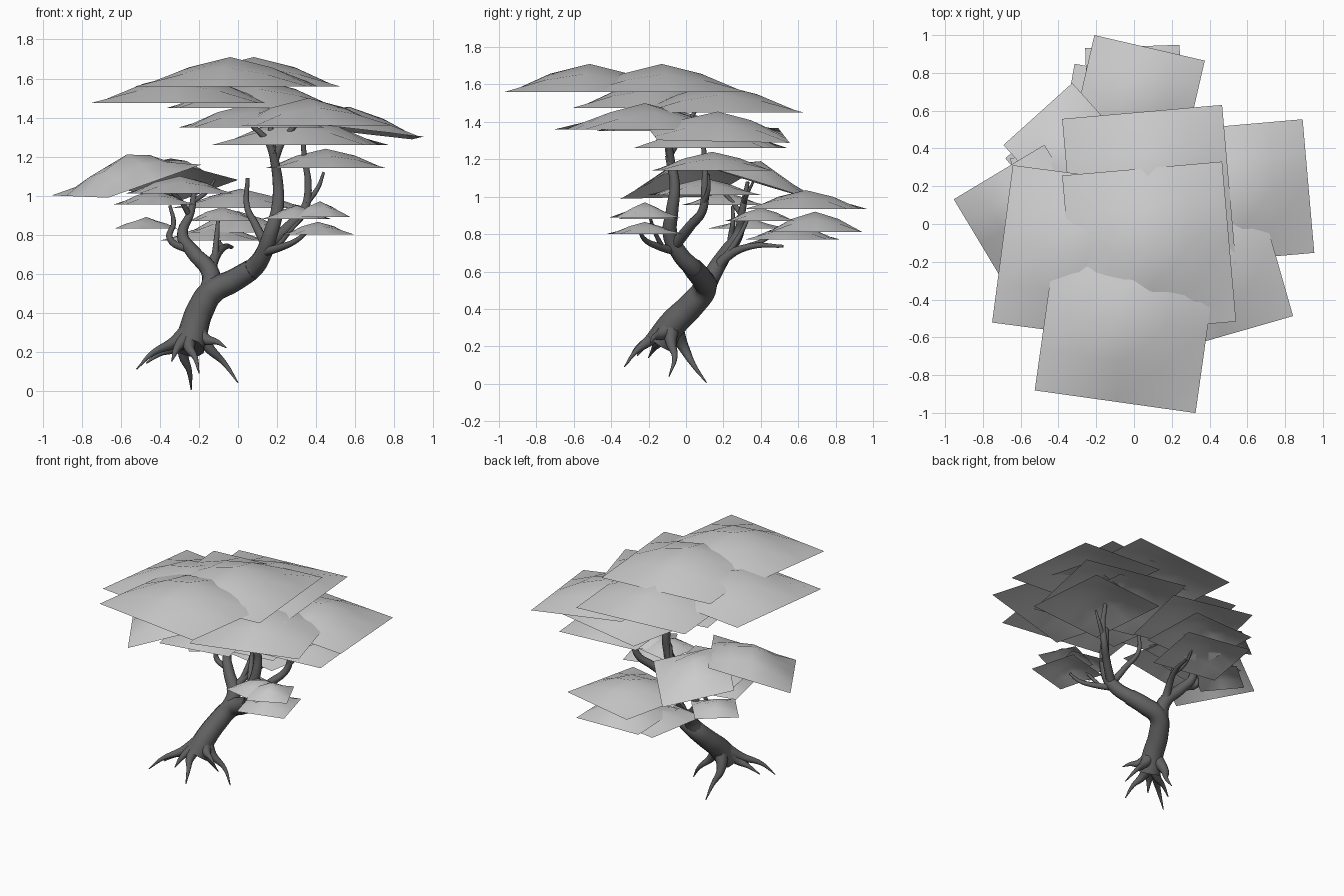
import bpy
import math
from mathutils import Vector, Matrix

cube = bpy.data.objects.get("Cube")
if cube:
    bpy.data.objects.remove(cube, do_unlink=True)


def make_material(name, value):
    material = bpy.data.materials.new(name)
    material.use_nodes = True
    colour = (value, value, value, 1)
    material.diffuse_color = colour
    shader = material.node_tree.nodes["Principled BSDF"]
    shader.inputs["Base Color"].default_value = colour
    shader.inputs["Roughness"].default_value = 0.9
    return material


leaf_grey = make_material("light_grey_foliage", 0.6)
bark_grey = make_material("dark_grey_bark", 0.12)


def pad(name, centre, side, angle, height, tilt=(0, 0), steps=4):
    """Square foliage sheet with a flat rim and a peaked middle."""
    turn = Matrix.Rotation(math.radians(angle), 3, "Z")
    verts, faces = [], []
    for j in range(steps + 1):
        for i in range(steps + 1):
            u, v = 2 * i / steps - 1, 2 * j / steps - 1
            point = turn @ Vector((u, v, 0)) * side / 2
            point.z = height * (1 - abs(u) ** 1.5) * (1 - abs(v) ** 1.5)
            point.z += tilt[0] * point.x + tilt[1] * point.y
            verts.append(point + Vector(centre))
    row = steps + 1
    for j in range(steps):
        for i in range(steps):
            a = j * row + i
            faces.append((a, a + 1, a + row + 1, a + row))
    mesh = bpy.data.meshes.new(name)
    mesh.from_pydata(verts, [], faces)
    mesh.materials.append(leaf_grey)
    mesh.polygons.foreach_set("use_smooth", [True] * len(faces))
    bpy.context.collection.objects.link(bpy.data.objects.new(name, mesh))


def limb(name, start_radius, end_radius, *points, ease=1):
    """Smooth tapering tube through the given points."""
    curve = bpy.data.curves.new(name, "CURVE")
    curve.dimensions = "3D"
    curve.bevel_depth = 1
    curve.bevel_resolution = 3
    curve.resolution_u = 6
    curve.use_fill_caps = True
    spline = curve.splines.new("BEZIER")
    spline.bezier_points.add(len(points) - 1)
    for index, (knot, position) in enumerate(zip(spline.bezier_points, points)):
        blend = (index / (len(points) - 1)) ** ease
        knot.co = position
        knot.radius = start_radius + (end_radius - start_radius) * blend
        knot.handle_left_type = knot.handle_right_type = "AUTO"
    curve.materials.append(bark_grey)
    limb_object = bpy.data.objects.new(name, curve)
    bpy.context.collection.objects.link(limb_object)
    bpy.ops.object.select_all(action="DESELECT")
    limb_object.select_set(True)
    bpy.context.view_layer.objects.active = limb_object
    bpy.ops.object.convert(target="MESH")
    bpy.ops.object.shade_smooth()


def root(name, *points):
    """Limb that is thick where it leaves the trunk and thins quickly."""
    limb(name, .055, .003, *points, ease=.6)


# Crown of the tree
pad("crown_front_pad", (-.04, -.515, 1.56), .86, -8, .15)
pad("crown_middle_pad", (.08, -.13, 1.56), .85, 5, .15)
pad("crown_right_pad", (-.28, -.16, 1.475), .84, -7.5, .15)
pad("crown_back_pad", (.08, .17, 1.45), .85, 5, .15)

# Left side of the crown
pad("left_outer_pad", (.57, .17, 1.335), .71, 5, .12, (-.11, -.03))
pad("left_front_pad", (.36, -.22, 1.36), .78, 16, .14)
pad("centre_under_pad", (.07, -.09, 1.35), .7, 8, .12)
pad("left_under_pad", (.32, .13, 1.26), .76, -12, .15)
pad("left_low_pad", (.45, .14, 1.14), .6, 5, .1)

# Right cluster
pad("right_outer_pad", (-.57, .035, 1.08), .56, 31, .13, (.25, .175))
pad("right_back_pad", (-.345, .4, 1.07), .49, 42, .12, (.013, -.31))
pad("right_inner_pad", (-.3, .1, 1.01), .52, 10, .09)
pad("right_under_pad", (-.43, .2, .955), .38, 12, .07)
pad("right_low_pad", (-.47, .33, .83), .3, 40, .06)

# Back cluster
pad("back_upper_pad", (.015, .64, .935), .6, -13, .1)
pad("back_middle_pad", (0, .69, .81), .5, 2, .11)
pad("back_low_pad", (-.12, .57, .77), .48, -10, .08)
pad("back_inner_pad", (-.08, .4, .87), .34, 8, .07)

# Small front left cluster
pad("small_upper_pad", (.42, -.22, .89), .28, 25, .08)
pad("small_middle_pad", (.3, -.2, .88), .3, -12, .07)
pad("small_low_pad", (.41, -.22, .8), .34, 15, .065)

# Trunk and the main stem
limb("trunk", .08, .055, (-.25, -.14, .22), (-.225, -.07, .32),
     (-.19, .03, .42), (-.13, .1, .51), (-.03, .085, .56), (.07, .035, .62))
limb("main_stem", .057, .022, (-.03, .085, .56), (.07, .035, .62), (.125, -.03, .69),
     (.165, -.085, .8), (.2, -.075, .92), (.205, -.06, 1.06), (.18, -.09, 1.22))
limb("stem_left_fork", .022, .012, (.19, -.08, 1.19), (.23, -.09, 1.28), (.31, -.1, 1.38))
limb("stem_right_fork", .022, .012, (.19, -.08, 1.18), (.15, -.1, 1.28), (.07, -.12, 1.36))
limb("stem_back_fork", .02, .01, (.18, -.09, 1.22), (.17, -.03, 1.32), (.15, .05, 1.46))

# Branches off the main stem
limb("inner_branch", .025, .01, (.14, -.05, .75), (.09, .02, .85), (.045, .1, .95), (.05, .11, 1.09))
limb("left_branch", .032, .01, (.15, -.06, .74), (.26, .02, .84),
     (.34, .09, .93), (.36, .1, 1.05), (.34, .1, 1.2), (.33, .08, 1.35))
limb("left_twig", .016, .007, (.35, .09, .96), (.41, .12, 1.04), (.44, .12, 1.12))
limb("small_branch", .024, .008, (.13, -.06, .71), (.22, -.15, .735), (.3, -.22, .77), (.36, -.25, .82))
limb("small_twig", .014, .006, (.2, -.13, .735), (.27, -.17, .82), (.36, -.2, .92))

# Branches of the right cluster
limb("right_branch", .056, .01, (-.15, .09, .49), (-.14, .15, .6),
     (-.23, .22, .71), (-.285, .28, .8), (-.24, .3, .92), (-.22, .33, 1.08))
limb("right_outer_twig", .022, .008, (-.25, .24, .72), (-.35, .24, .78), (-.33, .25, .86), (-.35, .25, .95))
limb("right_upper_twig", .016, .007, (-.25, .3, .9), (-.3, .24, .98), (-.4, .16, 1.06))
limb("right_inner_twig", .014, .006, (-.23, .31, .97), (-.16, .33, 1.02), (-.12, .36, 1.08))
limb("back_branch", .034, .008, (-.15, .14, .58), (-.12, .22, .68),
     (-.07, .35, .735), (-.03, .52, .735))
limb("back_twig", .02, .008, (-.12, .2, .66), (-.11, .28, .78), (-.1, .34, .9))
limb("back_side_twig", .016, .007, (-.08, .32, .73), (-.1, .42, .77), (-.08, .52, .84))

# Roots, fanning out from the foot of the trunk
root("root_far_right", (-.24, -.09, .31), (-.34, -.18, .24), (-.44, -.26, .19), (-.52, -.31, .11))
root("root_right", (-.25, -.1, .29), (-.33, -.15, .22), (-.4, -.17, .19), (-.47, -.2, .14))
root("root_front", (-.24, -.1, .3), (-.25, -.21, .22), (-.22, -.27, .17), (-.2, -.33, .09))
root("root_front_right", (-.25, -.12, .28), (-.31, -.21, .22), (-.34, -.26, .15))
root("root_left", (-.22, -.08, .32), (-.15, -.08, .22), (-.07, -.06, .14), (0, -.09, .04))
root("root_short_left", (-.22, -.08, .31), (-.16, -.14, .26), (-.11, -.17, .25), (-.06, -.19, .22))
root("root_back", (-.24, -.07, .31), (-.28, -.01, .19), (-.25, .04, .1), (-.24, .11, .005))
